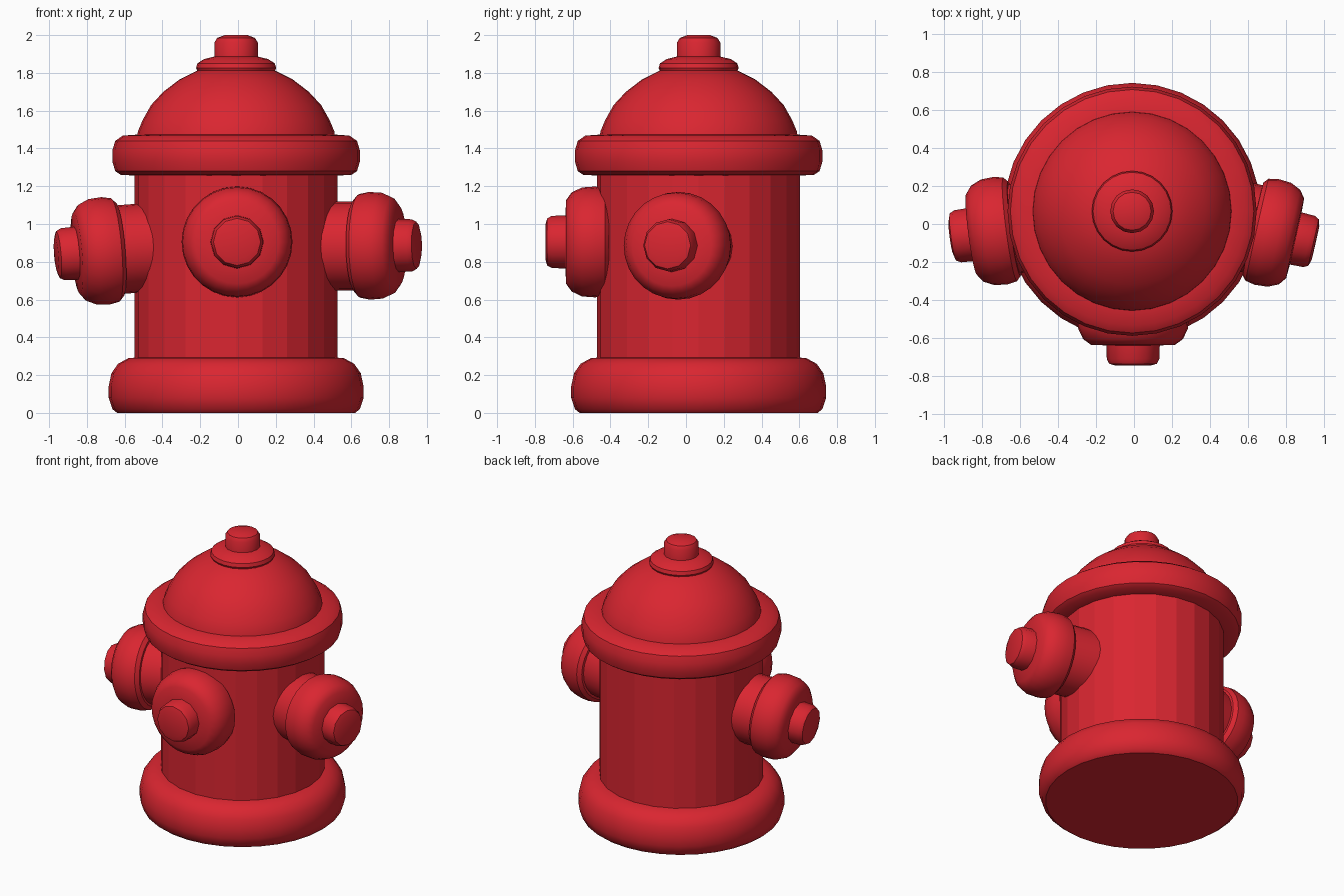
import bpy, bmesh, math
from mathutils import Matrix, Vector

old = bpy.data.objects.get("Cube")
if old:
    bpy.data.objects.remove(old, do_unlink=True)

red = bpy.data.materials.new("hydrant red")
red.use_nodes = True
red.diffuse_color = (0.70, 0.019, 0.03, 1)
red.node_tree.nodes["Principled BSDF"].inputs["Base Color"].default_value = red.diffuse_color


def lathe(name, profile, origin, axis=(0, 0, 1), sides=32, angle=35):
    """Spin a (radius, distance) profile about an axis and cap both ends."""
    bm = bmesh.new()
    turns = [2 * math.pi * i / sides for i in range(sides)]
    rings = [[bm.verts.new((r * math.cos(a), r * math.sin(a), d)) for a in turns]
             for r, d in profile]
    for low, high in zip(rings, rings[1:]):
        for i in range(sides):
            j = (i + 1) % sides
            bm.faces.new((low[i], low[j], high[j], high[i]))
    bm.faces.new(rings[0][::-1])
    bm.faces.new(rings[-1])
    mesh = bpy.data.meshes.new(name)
    bm.to_mesh(mesh)
    bm.free()
    mesh.materials.append(red)
    obj = bpy.data.objects.new(name, mesh)
    bpy.context.collection.objects.link(obj)
    turn = Vector(axis).to_track_quat('Z', 'Y').to_matrix().to_4x4()
    obj.matrix_world = Matrix.Translation(origin) @ turn
    bpy.ops.object.select_all(action='DESELECT')
    obj.select_set(True)
    bpy.context.view_layer.objects.active = obj
    bpy.ops.object.shade_smooth_by_angle(angle=math.radians(angle))
    return obj


# Barrel and its rounded rings
centre = (-0.01, 0.067, 0)
lathe("base_ring", [(0.63, 0), (0.655, 0.02), (0.675, 0.08), (0.675, 0.14),
                    (0.66, 0.21), (0.625, 0.26), (0.57, 0.29), (0.5, 0.295)], centre)
lathe("barrel", [(0.537, 0.2), (0.537, 1.35)], centre, sides=24, angle=10)
lathe("top_flange", [(0.5, 1.255), (0.61, 1.26), (0.64, 1.28), (0.655, 1.33), (0.655, 1.39),
                     (0.64, 1.44), (0.6, 1.468), (0.5, 1.475)], centre)

# Domed bonnet with a stepped cap and knob
lathe("bonnet", [(0.527, 1.44), (0.52, 1.49), (0.495, 1.55), (0.45, 1.63), (0.385, 1.7),
                 (0.3, 1.765), (0.2, 1.815), (0.1, 1.83)], centre)
lathe("bonnet_cap", [(0.2, 1.8), (0.212, 1.825), (0.205, 1.85), (0.17, 1.873),
                     (0.1, 1.89)], centre, sides=24)
lathe("bonnet_knob", [(0.115, 1.86), (0.115, 1.96), (0.1, 1.985), (0.06, 2.0)],
      centre, sides=16)

# Outlets: collar, rounded cap and nut along one axis
cap_profile = [(0.2, -0.115), (0.25, -0.112), (0.275, -0.09), (0.285, -0.04),
               (0.28, 0.03), (0.255, 0.085), (0.215, 0.115), (0.1, 0.12)]
nut_profile = [(0.142, 0.08), (0.138, 0.19), (0.125, 0.215), (0.09, 0.225)]


def outlet(side, origin, axis, scale=1.0):
    lathe(side + "_outlet_collar", [(0.235, -0.4), (0.235, -0.08)], origin, axis, 24)
    lathe(side + "_outlet_cap", [(r * scale, d) for r, d in cap_profile], origin, axis, 28)
    lathe(side + "_outlet_nut", nut_profile, origin, axis, 12)


outlet("right", (-0.74, -0.04, 0.855), (-0.985, -0.13, -0.08))
outlet("left", (0.735, -0.05, 0.885), (0.975, -0.22, 0.01))
outlet("front", (-0.005, -0.52, 0.905), (0, -1, 0), 1.03)
